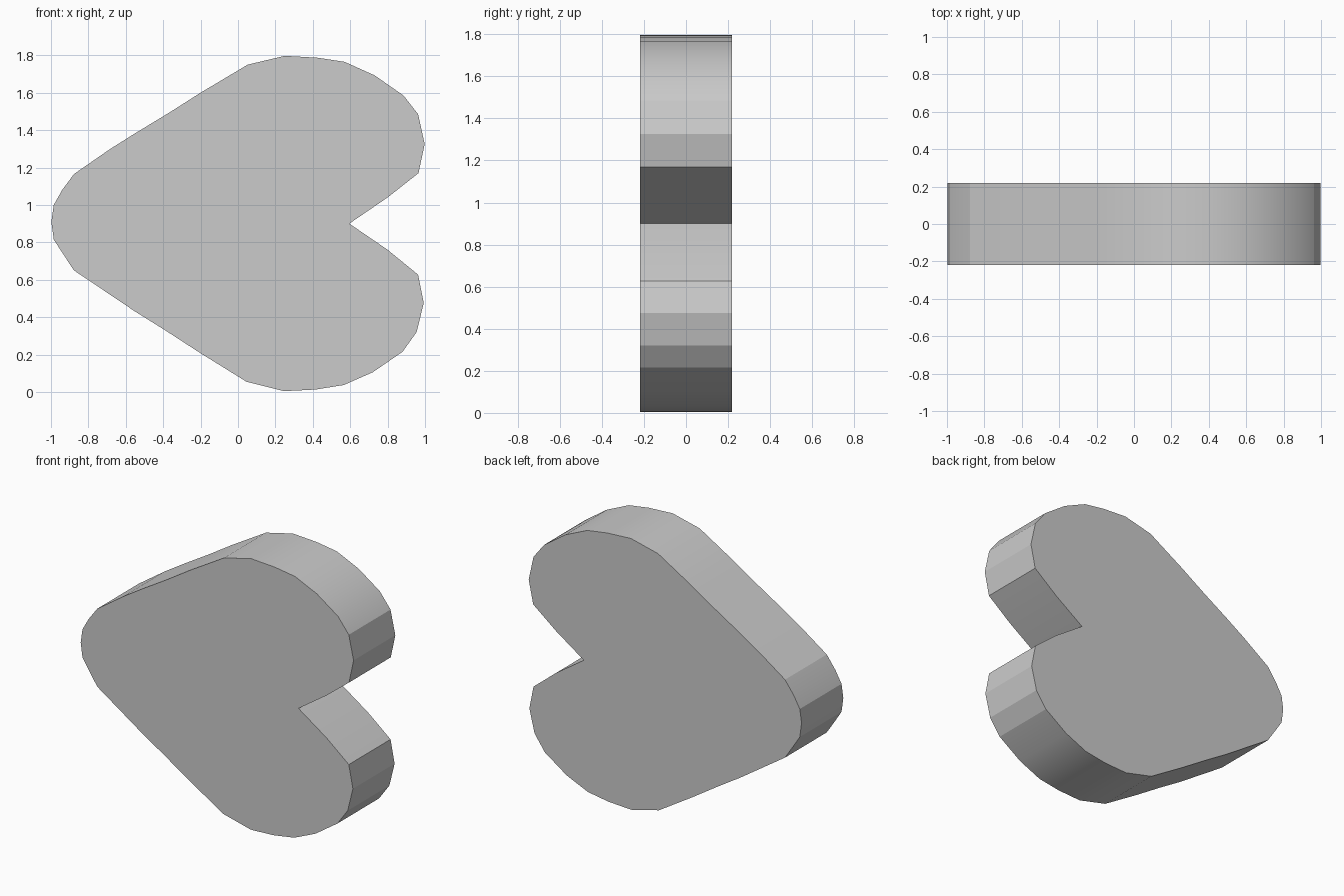
import bpy, bmesh, math

if "Cube" in bpy.data.objects:
    bpy.data.objects.remove(bpy.data.objects["Cube"])

HALF_DEPTH = 0.218

# Heart outline in x, z: tip at the left, notch at the right
LOWER = [(-0.998, 0.91), (-0.985, 0.815), (-0.94, 0.745), (-0.877, 0.65), (-0.55, 0.43),
         (-0.39, 0.33), (-0.2, 0.207), (0.045, 0.055), (0.245, 0.005),
         (0.30, 0.007), (0.415, 0.013), (0.565, 0.037), (0.72, 0.105), (0.88, 0.215),
         (0.955, 0.32), (0.993, 0.475), (0.963, 0.627), (0.8, 0.76)]
UPPER = [(0.595, 0.90), (0.8, 1.04), (0.965, 1.17), (0.998, 1.325),
         (0.963, 1.485), (0.885, 1.585), (0.73, 1.693), (0.57, 1.765),
         (0.425, 1.787), (0.25, 1.797), (0.052, 1.75), (-0.2, 1.6),
         (-0.365, 1.495), (-0.55, 1.383), (-0.685, 1.298), (-0.877, 1.165),
         (-0.94, 1.08), (-0.985, 1.0)]

# Extrude the outline along y into a thick slab
bm = bmesh.new()
front = bm.faces.new([bm.verts.new((x, -HALF_DEPTH, z)) for x, z in LOWER + UPPER])
back = bmesh.ops.extrude_face_region(bm, geom=[front], use_keep_orig=True)
moved = [v for v in back["geom"] if isinstance(v, bmesh.types.BMVert)]
bmesh.ops.translate(bm, verts=moved, vec=(0, 2 * HALF_DEPTH, 0))
bmesh.ops.recalc_face_normals(bm, faces=bm.faces)

mesh = bpy.data.meshes.new("heart")
bm.to_mesh(mesh)
bm.free()
heart = bpy.data.objects.new("heart", mesh)
bpy.context.collection.objects.link(heart)

# Smooth the gentle curve, keep the sharper facets
bpy.context.view_layer.objects.active = heart
heart.select_set(True)
bpy.ops.object.shade_smooth_by_angle(angle=math.radians(18))
